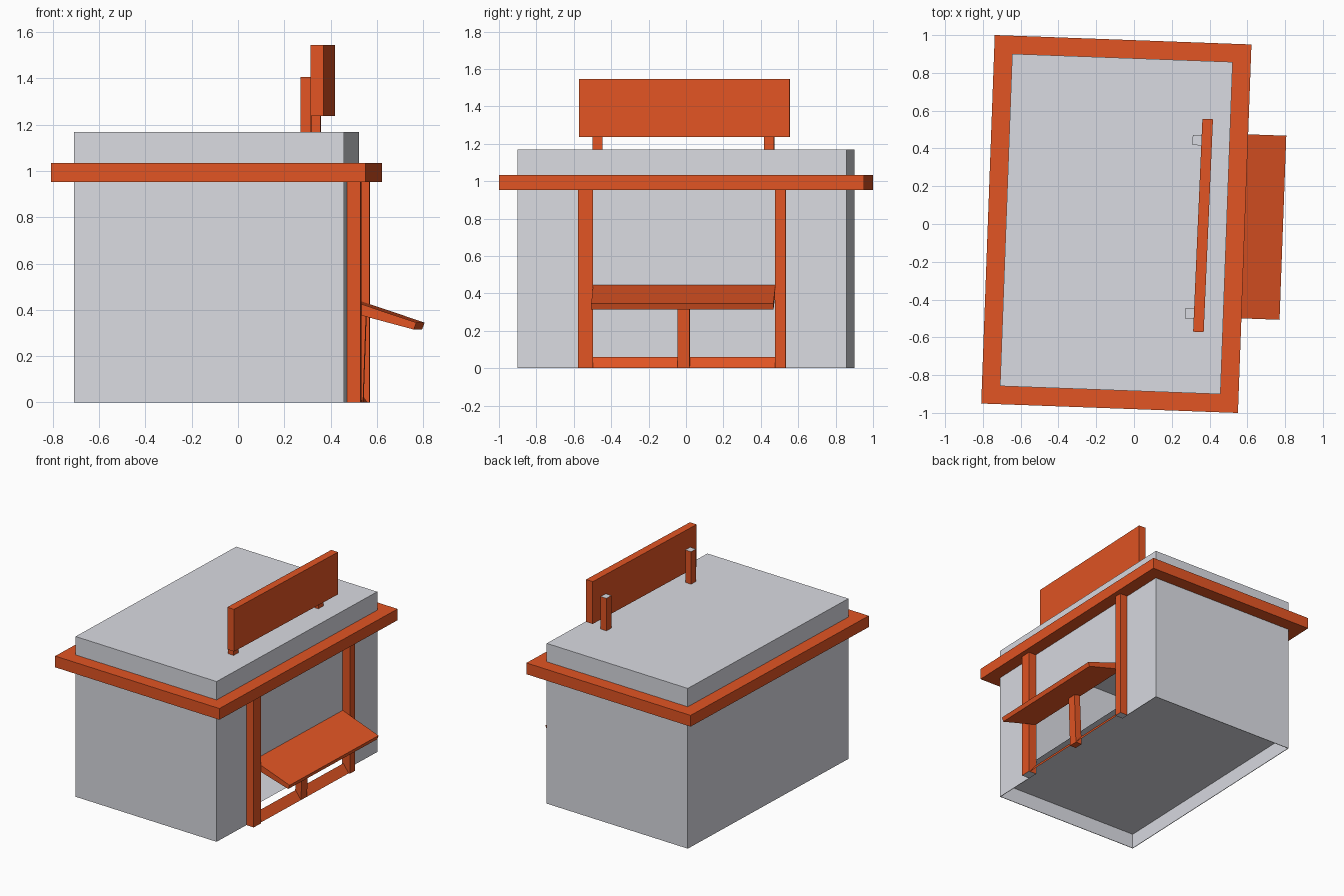
import bpy, bmesh, math
from mathutils import Matrix

if "Cube" in bpy.data.objects:
    bpy.data.objects.remove(bpy.data.objects["Cube"])

# The whole stall is turned slightly about z
PLACE = Matrix.Translation((-0.0935, 0, 0)) @ Matrix.Rotation(math.radians(-2.1), 4, 'Z')


def material(name, rgb):
    m = bpy.data.materials.new(name)
    m.diffuse_color = (*rgb, 1)
    m.use_nodes = True
    m.node_tree.nodes["Principled BSDF"].inputs["Base Color"].default_value = m.diffuse_color
    return m


ORANGE = material("orange", (0.76, 0.09, 0.017))
GREY = material("light_grey", (0.70, 0.71, 0.76))


def finish(name, bm, mat):
    me = bpy.data.meshes.new(name)
    bm.to_mesh(me)
    bm.free()
    me.materials.append(mat)
    ob = bpy.data.objects.new(name, me)
    ob.matrix_world = PLACE
    bpy.context.collection.objects.link(ob)
    return ob


def prism(name, profile, v0, v1, mat):
    """Extrude an (x, z) profile along y."""
    bm = bmesh.new()
    f = bm.faces.new([bm.verts.new((x, v0, z)) for x, z in profile])
    ext = bmesh.ops.extrude_face_region(bm, geom=[f])
    bmesh.ops.translate(bm, vec=(0, v1 - v0, 0),
                        verts=[g for g in ext["geom"] if isinstance(g, bmesh.types.BMVert)])
    bmesh.ops.recalc_face_normals(bm, faces=bm.faces)
    return finish(name, bm, mat)


def box(name, x0, x1, y0, y1, z0, z1, mat):
    return prism(name, [(x0, z0), (x1, z0), (x1, z1), (x0, z1)], y0, y1, mat)


def post(name, *size):
    """Orange post with grey end grain."""
    ob = box(name, *size, ORANGE)
    ob.data.materials.append(GREY)
    for p in ob.data.polygons:
        p.material_index = int(abs(p.normal.z) > 0.9)
    return ob


def sheet(name, corners, mat):
    bm = bmesh.new()
    bm.faces.new([bm.verts.new(c) for c in corners])
    return finish(name, bm, mat)


W, L, H, T = 0.584, 0.88, 1.168, 0.004  # half width, half length, height, wall
A, B = -0.475, 0.50                     # serving bay along y
RIM0, RIM1 = 0.952, 1.034

# Walls, open only below the counter on the +x side
box("back_wall", -W, -W + T, -L, L, 0, H, GREY)
for s, n in ((-1, "left"), (1, "right")):
    box(n + "_end_wall", -W, W, min(s * L, s * (L - T)), max(s * L, s * (L - T)), 0, H, GREY)
box("serving_wall_left", W - T, W, -L, A, 0, H, GREY)
box("serving_wall_right", W - T, W, B, L, 0, H, GREY)
box("serving_wall_panel", W - T, W, A, B, 0.41, H, GREY)

# Roof and raised floor
sheet("roof", [(-W, -L, H), (W, -L, H), (W, L, H), (-W, L, H)], GREY)
sheet("floor_underside", [(-W, L, 0.11), (W, L, 0.11), (W, -L, 0.11), (-W, -L, 0.11)], GREY)

# Rim running around the walls
RX, RY = 0.68, 0.976
bm = bmesh.new()
rings = [[bm.verts.new((sx * x, sy * y, z)) for sx, sy in ((-1, -1), (1, -1), (1, 1), (-1, 1))]
         for x, y, z in ((RX, RY, RIM0), (RX, RY, RIM1), (W, L, RIM1), (W, L, RIM0))]
for r in range(4):
    p, q = rings[r], rings[(r + 1) % 4]
    for i in range(4):
        j = (i + 1) % 4
        bm.faces.new((p[i], p[j], q[j], q[i]))
bmesh.ops.recalc_face_normals(bm, faces=bm.faces)
finish("roof_rim", bm, ORANGE)

# Posts framing the bay
post("left_post", W, 0.644, -0.553, A, 0, RIM0)
post("right_post", W, 0.644, B, 0.557, 0, RIM0)

# Sloping counter, its brace and the slanted kick board
prism("counter", [(0.585, 0.445), (0.882, 0.345), (0.871, 0.315), (0.585, 0.392)], A, B, ORANGE)
prism("counter_brace", [(0.585, 0), (0.635, 0), (0.648, 0.374), (0.60, 0.386)], -0.023, 0.043, ORANGE)
sheet("kick_board", [(0.635, A, 0), (0.635, B, 0), (0.59, B, 0.06), (0.59, A, 0.06)], ORANGE)

# Sign board on two short posts, turned a touch more than the stall
TURN = Matrix.Translation((0.459, 0, 0)) @ Matrix.Rotation(math.radians(-0.4), 4, 'Z')
sign = [post(n + "_sign_post", -0.075, -0.028, s * 0.459 - 0.027, s * 0.459 + 0.027, H, 1.405)
        for s, n in ((-1, "left"), (1, "right"))]
sign.append(box("sign_board", -0.028, 0.028, -0.555, 0.573, 1.237, 1.545, ORANGE))
for ob in sign:
    ob.matrix_world = PLACE @ TURN
